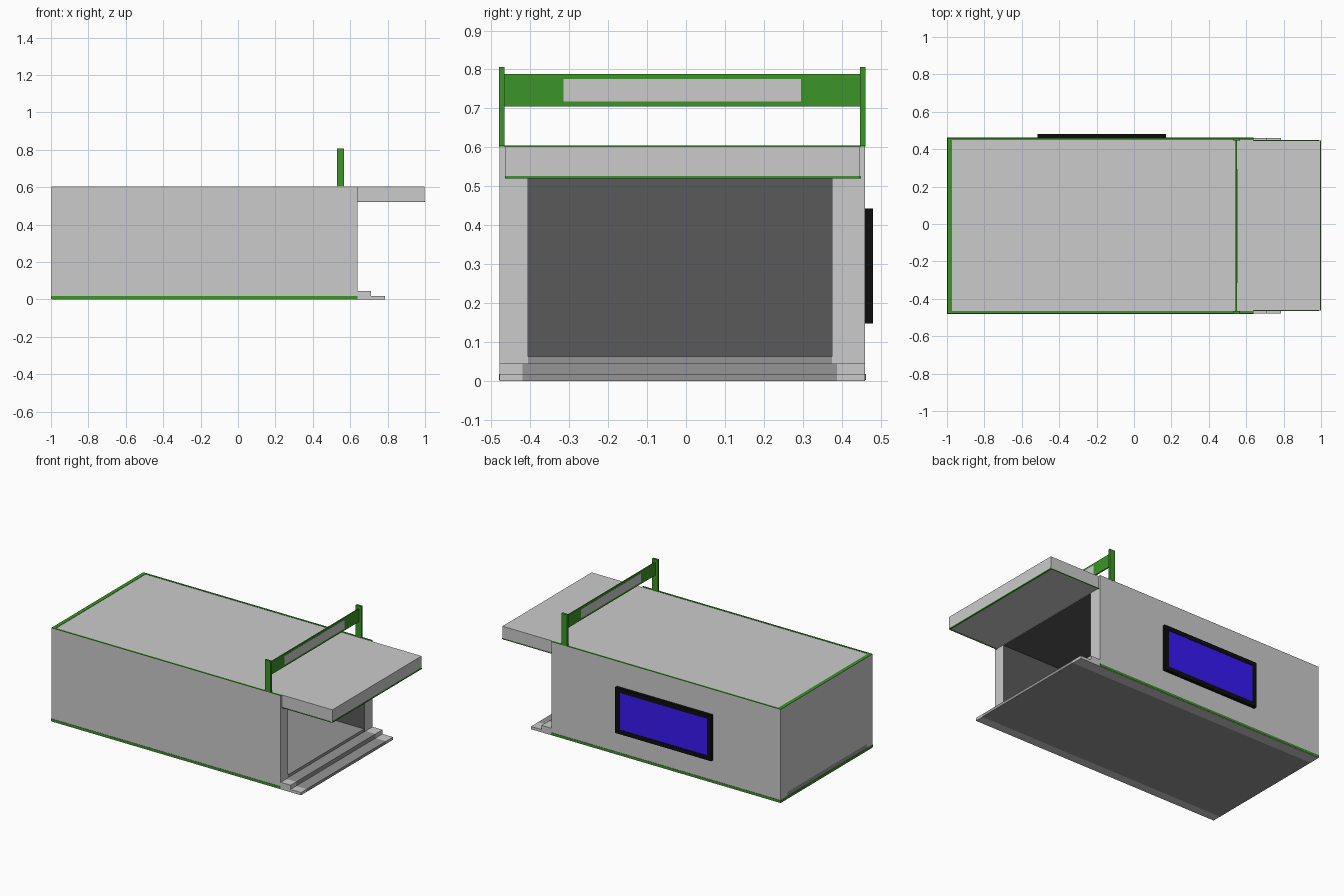
import bpy, bmesh

if "Cube" in bpy.data.objects:
    bpy.data.objects.remove(bpy.data.objects["Cube"])


def material(name, r, g, b):
    m = bpy.data.materials.new(name)
    m.diffuse_color = (r, g, b, 1)
    m.use_nodes = True
    m.node_tree.nodes["Principled BSDF"].inputs["Base Color"].default_value = m.diffuse_color
    return m


GREEN = material("green", 0.045, 0.30, 0.02)
BLACK = material("black", 0.004, 0.004, 0.004)
BLUE = material("blue", 0.04, 0.01, 0.9)
FLOOR = material("floor_grey", 0.30, 0.30, 0.30)
DARK = material("dark_grey", 0.10, 0.10, 0.10)
PLAIN = material("light_grey", 0.8, 0.8, 0.8)


def prism(name, pts, axis, lo, hi, mats=(), second=()):
    """Extrude a 2D profile along x (pts are y,z) or y (pts are x,z).
    Side faces whose index is in `second` take the second material."""
    bm = bmesh.new()

    def ring(d):
        return [bm.verts.new((d, a, b) if axis == "x" else (a, d, b)) for a, b in pts]

    r0, r1 = ring(lo), ring(hi)
    n = len(pts)
    bm.faces.new(r0)
    bm.faces.new(r1)
    for i in range(n):
        j = (i + 1) % n
        f = bm.faces.new((r0[i], r0[j], r1[j], r1[i]))
        f.material_index = 1 if i in second else 0
    bmesh.ops.recalc_face_normals(bm, faces=bm.faces)
    me = bpy.data.meshes.new(name)
    bm.to_mesh(me)
    bm.free()
    ob = bpy.data.objects.new(name, me)
    bpy.context.collection.objects.link(ob)
    for m in mats:
        me.materials.append(m)
    return ob


def box(name, x, y, z, mat=None):
    pts = [(x[0], z[0]), (x[1], z[0]), (x[1], z[1]), (x[0], z[1])]
    return prism(name, pts, "y", y[0], y[1], [mat] if mat else [])


XB, XF = -0.998, 0.64      # back and front of the body
YL, YR = -0.478, 0.46      # sides of the body
IL, IR = -0.405, 0.375     # doorway sides
TOP, CEIL, BASE = 0.603, 0.522, 0.045

# Base: stepped sill profile, dark floor between two light end strips
sill = [(XB, 0), (0.785, 0), (0.785, 0.018), (0.71, 0.018), (0.71, BASE), (XB, BASE)]
prism("floor", sill, "y", -0.42, 0.388, [FLOOR])
prism("left_base", sill, "y", YL, -0.42)
prism("right_base", sill, "y", 0.388, YR)
box("raised_floor", (-0.93, XF - 0.002), (IL, IR), (BASE, 0.063), FLOOR)

# Walls and roof as one arch with a dark lining, closed by the back wall
arch = [(YL, BASE), (YL, TOP), (YR, TOP), (YR, BASE),
        (IR, BASE), (IR, CEIL), (IL, CEIL), (IL, BASE)]
prism("walls_and_roof", arch, "x", XB, XF, [PLAIN, DARK], (4, 5, 6))
box("back_wall", (XB, -0.94), (IL, IR), (BASE, CEIL))
box("back_lining", (-0.94, -0.93), (IL, IR), (BASE, CEIL), DARK)

# Canopy over the entrance, with a green lower lip
cy = (-0.463, 0.447)
box("canopy", (XF, 0.998), cy, (0.524, TOP))
box("canopy_front_lip", (0.99, 1.0), cy, (0.52, 0.527), GREEN)
for side, y in (("left", cy[0]), ("right", cy[1])):
    box(side + "_canopy_lip", (XF, 0.99), (y - 0.002, y + 0.002), (0.52, 0.525), GREEN)

# Green trim around the roof and foot
for side, ya, yb in (("left", YL, YL + 0.012), ("right", YR - 0.012, YR)):
    box(side + "_roof_trim", (XB, XF), (ya, yb), (TOP, TOP + 0.002), GREEN)
box("back_roof_trim", (XB, XB + 0.024), (YL + 0.012, YR - 0.012), (TOP, TOP + 0.002), GREEN)
for side, ya, yb in (("left", YL - 0.002, YL), ("right", YR, YR + 0.002)):
    box(side + "_foot_trim", (-1, XF), (ya, yb), (0.003, 0.018), GREEN)
box("back_foot_trim", (-1, XB), (YL, YR), (0.003, 0.018), GREEN)

# Sign frame on the roof
for side, ya, yb in (("left", -0.48, -0.466), ("right", 0.447, 0.461)):
    box(side + "_sign_post", (0.528, 0.568), (ya, yb), (TOP, 0.807), GREEN)
box("sign_board", (0.544, 0.552), (-0.466, 0.447), (0.705, 0.788), GREEN)
box("sign_panel", (0.543, 0.553), (-0.315, 0.295), (0.718, 0.775))

# Framed screen on the rear side
x0, x1, z0, z1, w = -0.515, 0.17, 0.148, 0.443, 0.028
fy = (YR, 0.48)
box("screen_frame_bottom", (x0, x1), fy, (z0, z0 + w), BLACK)
box("screen_frame_top", (x0, x1), fy, (z1 - w, z1), BLACK)
box("screen_frame_left", (x0, x0 + w), fy, (z0 + w, z1 - w), BLACK)
box("screen_frame_right", (x1 - w, x1), fy, (z0 + w, z1 - w), BLACK)
box("screen", (x0 + w, x1 - w), (YR, 0.477), (z0 + w, z1 - w), BLUE)
